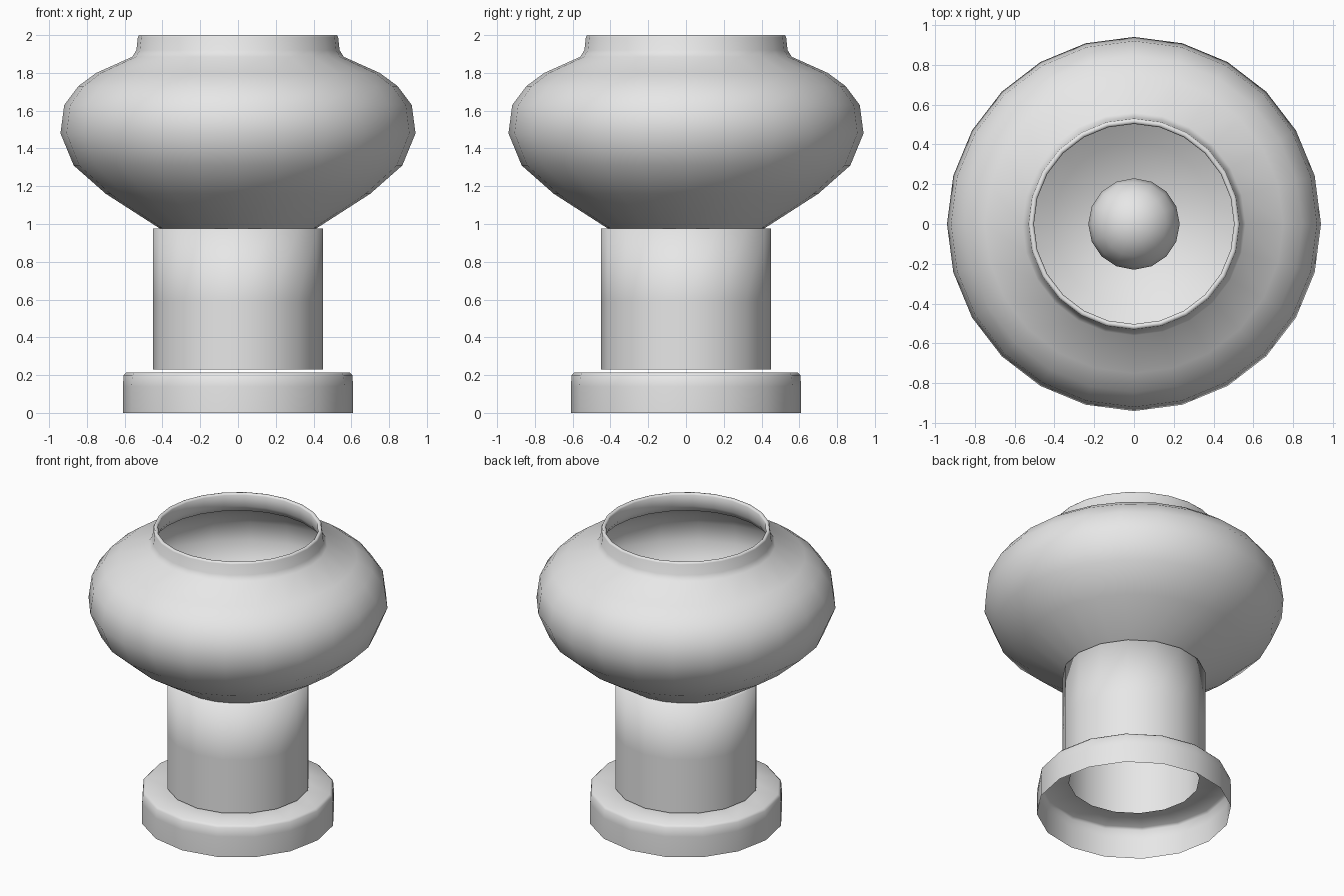
import bpy, bmesh, math

if "Cube" in bpy.data.objects:
    bpy.data.objects.remove(bpy.data.objects["Cube"])

grey = bpy.data.materials.new("plain_grey")
grey.diffuse_color = (0.8, 0.8, 0.8, 1)
grey.use_nodes = True
grey.node_tree.nodes["Principled BSDF"].inputs["Base Color"].default_value = grey.diffuse_color


def lathe(name, profile, sides):
    """Spin an (r, z) profile, listed from bottom to top, about the z axis."""
    bm = bmesh.new()
    rings = []
    for r, z in profile:
        n = sides if r > 0 else 1
        rings.append([bm.verts.new((r * math.cos(2 * math.pi * i / sides),
                                    r * math.sin(2 * math.pi * i / sides), z))
                      for i in range(n)])
    for low, high in zip(rings, rings[1:]):
        for i in range(sides):
            j = (i + 1) % sides
            if len(low) == 1:
                bm.faces.new((low[0], high[j], high[i]))
            elif len(high) == 1:
                bm.faces.new((low[i], low[j], high[0]))
            else:
                bm.faces.new((low[i], low[j], high[j], high[i]))
    for f in bm.faces:
        f.smooth = True
    mesh = bpy.data.meshes.new(name)
    bm.to_mesh(mesh)
    bm.free()
    mesh.materials.append(grey)
    obj = bpy.data.objects.new(name, mesh)
    bpy.context.collection.objects.link(obj)
    return obj


# base: hollow 16-sided ring, open below, with a hole in its top
lathe("base", [(0.61, 0), (0.61, 0.14), (0.605, 0.2), (0.59, 0.215), (0.41, 0.215)], 16)

# stem: open tube with a small inward lip under the bowl
lathe("stem", [(0.45, 0.23), (0.45, 0.6), (0.45, 0.975), (0.4, 0.975)], 16)

# bowl: outer skin, rounded rim, then inner skin back down
outer = [(0, 0.86), (0.22, 0.885), (0.42, 0.98), (0.70, 1.16), (0.87, 1.31),
         (0.94, 1.48), (0.92, 1.63), (0.845, 1.73), (0.75, 1.8), (0.56, 1.885),
         (0.538, 1.92), (0.53, 1.99), (0.525, 2.0)]
inner = [(0.51, 2.0), (0.503, 1.99), (0.51, 1.91), (0.54, 1.865), (0.735, 1.775),
         (0.825, 1.71), (0.893, 1.62), (0.912, 1.485), (0.85, 1.33), (0.685, 1.185),
         (0.41, 1.01), (0.215, 0.915), (0, 0.89)]
lathe("bowl", outer + inner, 24)

# ball resting on the bowl floor
R, ZC = 0.23, 1.11
arc = [(R * math.sin(math.pi * k / 8) if 0 < k < 8 else 0,
        ZC - R * math.cos(math.pi * k / 8)) for k in range(9)]
lathe("inner_ball", arc, 16)
